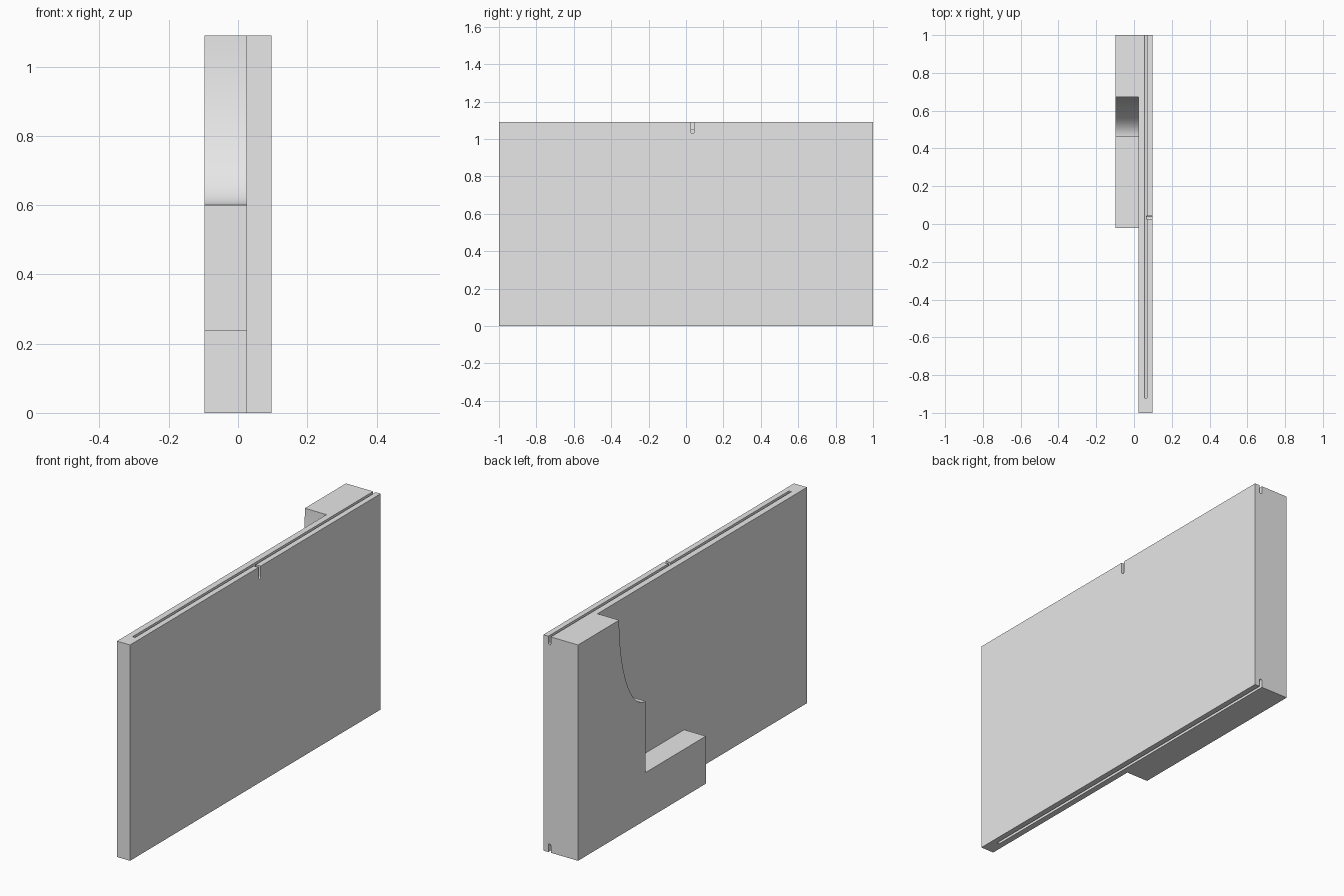
import bpy
import bmesh
from math import sin, cos, pi

cube = bpy.data.objects.get("Cube")
if cube:
    bpy.data.objects.remove(cube, do_unlink=True)

HEIGHT = 1.09
SIDE = 0.097      # half of the overall thickness
STEP = 0.024      # inner face of the panel

grey = bpy.data.materials.new("light grey")
grey.use_nodes = True
grey.diffuse_color = (0.8, 0.8, 0.8, 1)
grey.node_tree.nodes["Principled BSDF"].inputs["Base Color"].default_value = (0.8, 0.8, 0.8, 1)


def prism(name, outline, axis, lo, hi):
    """Extrude a (side, z) outline along the x or y axis."""
    def place(p, d):
        return (d, p[0], p[1]) if axis == "x" else (p[0], d, p[1])
    bm = bmesh.new()
    ends = [[bm.verts.new(place(p, d)) for p in outline] for d in (lo, hi)]
    bm.faces.new(ends[0])
    bm.faces.new(ends[1])
    n = len(outline)
    for i in range(n):
        j = (i + 1) % n
        bm.faces.new((ends[0][i], ends[0][j], ends[1][j], ends[1][i]))
    bmesh.ops.recalc_face_normals(bm, faces=bm.faces)
    mesh = bpy.data.meshes.new(name)
    bm.to_mesh(mesh)
    bm.free()
    mesh.materials.append(grey)
    obj = bpy.data.objects.new(name, mesh)
    bpy.context.collection.objects.link(obj)
    return obj


def groove_outline(centre, radius, opening, floor):
    """Round-bottomed groove running from its opening height to its floor."""
    way = 1 if opening > floor else -1
    arc = [(centre + radius * cos(pi * i / 8),
            floor + way * radius * (1 - sin(pi * i / 8))) for i in range(9)]
    return [(centre + radius, opening)] + arc + [(centre - radius, opening)]


def combine(target, tool, operation):
    mod = target.modifiers.new(tool.name, "BOOLEAN")
    mod.operation = operation
    mod.solver = "EXACT"
    mod.object = tool
    bpy.context.view_layer.objects.active = target
    bpy.ops.object.modifier_apply(modifier=mod.name)
    bpy.data.objects.remove(tool, do_unlink=True)


# Tall flat panel
panel = prism("slotted_panel", [(-1, 0), (1, 0), (1, HEIGHT), (-1, HEIGHT)],
              "x", STEP, SIDE)

# Stepped support with a concave curve up to the top
curve = [(0.46 + 0.212 * sin(pi / 2 * i / 24),
          HEIGHT - 0.49 * cos(pi / 2 * i / 24)) for i in range(25)]
support = prism("stepped_support",
                [(1, HEIGHT), (1, 0), (-0.02, 0), (-0.02, 0.24), (0.46, 0.24)] + curve,
                "x", -SIDE, STEP)
combine(panel, support, "UNION")

# Long grooves in the top and bottom edges, open at the back
for opening, floor, end in ((HEIGHT + 0.05, HEIGHT - 0.042, "top"), (-0.05, 0.042, "bottom")):
    groove = prism(end + "_groove", groove_outline(0.062, 0.007, opening, floor),
                   "y", -0.92, 1.1)
    combine(panel, groove, "DIFFERENCE")

# Small notch from the outer face into the top groove
notch = prism("side_notch", groove_outline(0.034, 0.008, HEIGHT + 0.05, 1.028),
              "x", 0.066, 0.2)
combine(panel, notch, "DIFFERENCE")

bpy.ops.object.select_all(action="DESELECT")
panel.select_set(True)
bpy.context.view_layer.objects.active = panel
bpy.ops.object.shade_smooth_by_angle(angle=pi / 6)
